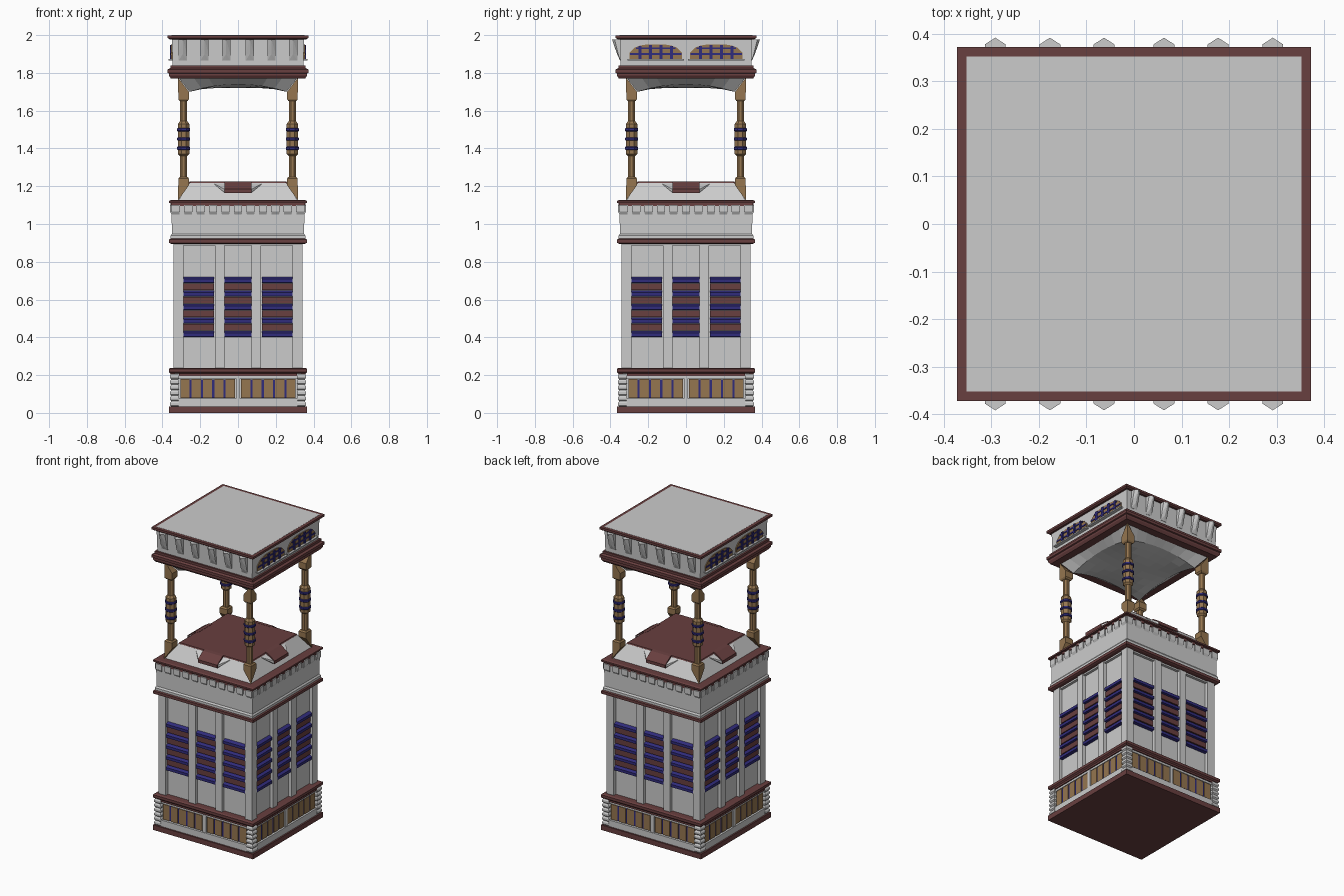
import bpy, bmesh, math
from mathutils import Vector

if "Cube" in bpy.data.objects:
    bpy.data.objects.remove(bpy.data.objects["Cube"])

COL = {"red": (0.14, 0.05, 0.05, 1), "blue": (0.03, 0.025, 0.2, 1), "brown": (0.3, 0.18, 0.08, 1)}
MATS = {}
for n, c in COL.items():
    MATS[n] = bpy.data.materials.new(n)
    MATS[n].diffuse_color = c


def side(u, d, z, k):
    """Point on facade k: u across, d outward, z up (k=0 is the front)."""
    a = k * math.pi / 2
    return Vector((u * math.cos(a) + d * math.sin(a), u * math.sin(a) - d * math.cos(a), z))


class Part:
    def __init__(self, name, color=None):
        self.name, self.color, self.bm = name, color, bmesh.new()

    def hull(self, pts):
        tmp = bmesh.new()
        for p in pts:
            tmp.verts.new(p)
        bmesh.ops.convex_hull(tmp, input=tmp.verts)
        me = bpy.data.meshes.new("tmp")
        tmp.to_mesh(me)
        tmp.free()
        self.bm.from_mesh(me)
        bpy.data.meshes.remove(me)

    def box(self, u, d, z, k=0):
        self.hull([side(a, b, c, k) for a in u for b in d for c in z])

    def tiers(self, prof, cx=0, cy=0, n=4):
        """Stack of n-sided rings given as (half width, z)."""
        rings = []
        for h, z in prof:
            r = h / math.cos(math.pi / n)
            rings.append([self.bm.verts.new((cx + r * math.cos(math.pi * (2 * i + 1) / n),
                                             cy + r * math.sin(math.pi * (2 * i + 1) / n), z))
                          for i in range(n)])
        for a, b in zip(rings, rings[1:]):
            for i in range(n):
                j = (i + 1) % n
                self.bm.faces.new((a[i], a[j], b[j], b[i]))
        self.bm.faces.new(rings[0][::-1])
        self.bm.faces.new(rings[-1])

    def done(self):
        bmesh.ops.dissolve_limit(self.bm, angle_limit=0.01, verts=self.bm.verts, edges=self.bm.edges)
        bmesh.ops.recalc_face_normals(self.bm, faces=self.bm.faces)
        me = bpy.data.meshes.new(self.name)
        self.bm.to_mesh(me)
        self.bm.free()
        if self.color:
            me.materials.append(MATS[self.color])
        bpy.context.collection.objects.link(bpy.data.objects.new(self.name, me))


CORNERS = [(1, 1), (-1, 1), (-1, -1), (1, -1)]

# Red mouldings between the storeys
p = Part("mouldings", "red")
p.tiers([(.365, 0), (.365, .033)])
p.tiers([(.357, .208), (.366, .216), (.366, .233), (.355, .238)])
p.tiers([(.355, .895), (.365, .9), (.365, .918), (.355, .924)])
p.tiers([(.352, 1.095), (.352, 1.11), (.366, 1.112), (.366, 1.122), (.355, 1.127)])
p.tiers([(.355, 1.77), (.365, 1.785), (.365, 1.797), (.372, 1.8), (.372, 1.818), (.358, 1.825), (.358, 1.84)])
p.tiers([(.362, 1.978), (.372, 1.985), (.372, 1.999)])
p.done()

# Base block with notched corner posts
p = Part("base")
p.tiers([(.335, .03), (.335, .21)])
for sx, sy in CORNERS:
    prof = []
    for i in range(6):
        z = .033 + i * .029
        prof += [(.018, z), (.024, z + .007), (.024, z + .02), (.018, z + .029)]
    p.tiers(prof, sx * .336, sy * .336)
for k in range(4):
    p.box((-.32, .32), (.32, .355), (.03, .075), k)
    p.box((-.32, .32), (.32, .35), (.183, .2), k)
    p.box((-.011, .011), (.32, .352), (.07, .19), k)
p.done()

# Base panels
brown, blue, red = Part("base_slats", "brown"), Part("base_slat_gaps", "blue"), Part("base_lintel", "red")
for k in range(4):
    red.box((-.312, .312), (.32, .357), (.196, .21), k)
    for s in (-1, 1):
        for i in range(5):
            c = s * (.041 + i * .06)
            brown.box((c - .024, c + .024), (.33, .349), (.08, .18), k)
            if i < 4:
                c += s * .03
                blue.box((c - .008, c + .008), (.33, .345), (.08, .178), k)
for q in (brown, blue, red):
    q.done()

# Main shaft with pilasters
p = Part("shaft")
p.tiers([(.318, .235), (.318, .9)])
for sx, sy in CORNERS:
    p.tiers([(.026, .235), (.026, .9)], sx * .315, sy * .315)
for k in range(4):
    p.box((-.3, .3), (.31, .335), (.885, .9), k)
    for s in (-1, 1):
        p.box((s * .072, s * .122), (.31, .34), (.235, .9), k)
p.done()

# Louvred windows
blue, red = Part("louvre_slats", "blue"), Part("louvre_backs", "red")
for k in range(4):
    for c, w in ((-.208, .081), (0, .071), (.208, .081)):
        for i in range(5):
            z = .40 + i * .0715
            blue.hull([side(c + s * w, d, z + e, k) for s in (-1, 1)
                       for d, e in ((.315, 0), (.338, .004), (.338, .022), (.315, .034))])
            if i < 4:
                red.box((c - w, c + w), (.315, .328), (z + .036, z + .07), k)
blue.done()
red.done()

# Upper storey with hanging teeth
p = Part("upper_storey")
p.tiers([(.357, .92), (.357, .938), (.35, .948), (.352, 1.1)])
red = Part("upper_dentils", "red")
for k in range(4):
    for i in range(11):
        c = (i - 5) * .066
        w = min(.022, .357 - abs(c))
        p.hull([side(c + s * w * t, d, z, k) for s in (-1, 1)
                for d, z, t in ((.345, 1.1, 1), (.36, 1.1, 1), (.36, 1.065, 1), (.345, 1.04, .8))])
        if i < 10:
            red.box((c + .02, c + .046), (.345, .358), (1.094, 1.113), k)
p.done()
red.done()

# Platform with a ramp on each side
p = Part("platform")
p.tiers([(.318, 1.12), (.256, 1.217)])
red = Part("platform_floor", "red")
red.tiers([(.256, 1.216), (.252, 1.224)])
for k in range(4):
    red.hull([side(s * .071, d, z, k) for s in (-1, 1)
              for d, z in ((.24, 1.225), (.265, 1.223), (.318, 1.185), (.318, 1.165), (.24, 1.165))])
    p.hull([side(s * u, d, z, k) for s in (-1, 1)
            for u, d, z in ((.135, .25, 1.218), (.07, .25, 1.165), (.07, .313, 1.165), (.07, .313, 1.183))])
p.done()
red.done()

# Four columns, pointed into the outer corners at both ends
brown, blue = Part("columns", "brown"), Part("column_rings", "blue")
for sx, sy in CORNERS:
    cx, cy = sx * .288, sy * .288
    brown.tiers([(.019, 1.23), (.019, 1.36), (.03, 1.37), (.03, 1.53), (.019, 1.545), (.019, 1.68)], cx, cy, 8)
    for tip, za, zb in ((1.125, 1.205, 1.25), (1.775, 1.7, 1.65)):
        brown.hull([(cx + a * .028, cy + b * .028, z) for a, b in CORNERS for z in (za, zb - (zb - za) * .2)]
                   + [(cx + a * .021, cy + b * .021, zb) for a, b in CORNERS]
                   + [(sx * .317, sy * .317, tip)])
    for z in (1.4, 1.45, 1.5):
        blue.tiers([(.031, z - .009), (.035, z - .005), (.035, z + .005), (.031, z + .009)], cx, cy, 8)
brown.done()
blue.done()

# Vaulted ceiling with arched edges
p = Part("ceiling_vault")
bmesh.ops.create_grid(p.bm, x_segments=8, y_segments=8, size=1)
for v in p.bm.verts:
    u, w = v.co.x ** 2, v.co.y ** 2
    v.co = (v.co.x * .257, v.co.y * .257, 1.70 + .04 * (1 - min(u, w)) - .02 * (1 - u) * (1 - w))
ex = bmesh.ops.extrude_edge_only(p.bm, edges=[e for e in p.bm.edges if e.is_boundary])
for v in ex["geom"]:
    if isinstance(v, bmesh.types.BMVert):
        v.co = (v.co.x * 1.24, v.co.y * 1.24, 1.78)
p.done()

# Canopy block, roof panel and front and back brackets
p = Part("canopy")
p.tiers([(.346, 1.83), (.35, 1.985)])
p.tiers([(.352, 1.99), (.352, 2.0)])
p.done()
p = Part("brackets")
for k in (0, 2):
    for c in (-.292, -.177, -.063, .063, .177, .292):
        for z0, z1, lo, hi in ((1.90, 1.978, .02, .047), (1.865, 1.90, .004, .02)):
            p.hull([side(c + s * w, .345 + d * f, z, k) for s in (-1, 1)
                    for z, d in ((z0, lo), (z1, hi)) for w, f in ((.022, 0), (.022, .7), (0, 1))])
p.done()

# Arched windows on the left and right of the canopy
brown, blue, sill = Part("arch_slats", "brown"), Part("arch_bars", "blue"), Part("arch_sills")
height = lambda u: .012 + .066 * math.sqrt(max(0, 1 - abs(u / .145) ** 3))
for k in (1, 3):
    for m in (-.16, .16):
        sill.box((m - .15, m + .15), (.34, .368), (1.866, 1.874), k)
        for i in range(5):
            a, b = -.14 + i * .056, -.14 + (i + 1) * .056
            brown.hull([side(m + u, d, z, k) for u in (a, (a + b) / 2, b) for d in (.34, .354)
                        for z in (1.873, 1.873 + height(u))])
            if i:
                blue.box((m + a - .008, m + a + .008), (.34, .36), (1.873, 1.871 + height(a)), k)
        for z, w in ((1.895, .136), (1.926, .105)):
            blue.box((m - w, m + w), (.34, .358), (z, z + .009), k)
for q in (brown, blue, sill):
    q.done()

for m in bpy.data.materials:
    if m.users and not m.is_grease_pencil:
        m.use_nodes = True
        m.node_tree.nodes["Principled BSDF"].inputs["Base Color"].default_value = m.diffuse_color
